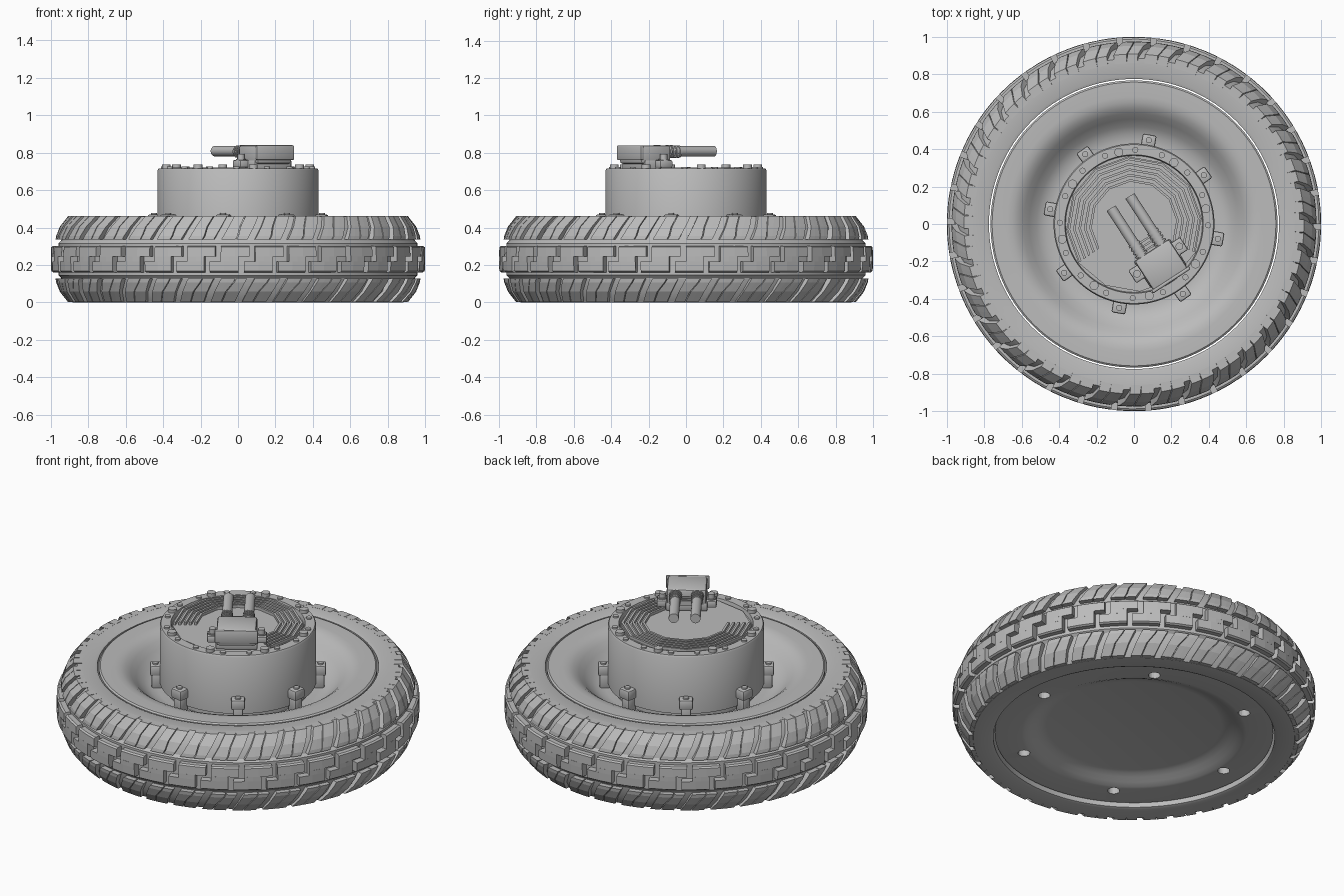
import bpy, bmesh
from math import sin, cos, pi, radians
from mathutils import Matrix, Vector

cube = bpy.data.objects.get("Cube")
if cube:
    bpy.data.objects.remove(cube, do_unlink=True)

grey = bpy.data.materials.new("plain_grey")
grey.use_nodes = True
grey.diffuse_color = (0.5, 0.5, 0.5, 1)
grey.node_tree.nodes["Principled BSDF"].inputs["Base Color"].default_value = (0.5, 0.5, 0.5, 1)


def finish(bm, name, smooth=True):
    """Turn a bmesh into a named, shaded object."""
    bmesh.ops.recalc_face_normals(bm, faces=bm.faces)
    mesh = bpy.data.meshes.new(name)
    bm.to_mesh(mesh)
    bm.free()
    obj = bpy.data.objects.new(name, mesh)
    bpy.context.collection.objects.link(obj)
    mesh.materials.append(grey)
    if smooth:
        bpy.ops.object.select_all(action='DESELECT')
        obj.select_set(True)
        bpy.context.view_layer.objects.active = obj
        bpy.ops.object.shade_smooth_by_angle(angle=radians(32))
    return obj


def lathe(name, profile, closed=False, steps=128):
    """Revolve an (r, z) profile around z."""
    bm = bmesh.new()
    vs = [bm.verts.new((r, 0, z)) for r, z in profile]
    es = [bm.edges.new(p) for p in zip(vs, vs[1:])]
    if closed:
        es.append(bm.edges.new((vs[-1], vs[0])))
    bmesh.ops.spin(bm, geom=vs + es, cent=(0, 0, 0), axis=(0, 0, 1),
                   angle=2 * pi, steps=steps, use_duplicate=False)
    bmesh.ops.remove_doubles(bm, verts=bm.verts, dist=0.0002)
    return finish(bm, name)


def arc_block(bm, levels, steps=2):
    """Loft a curved block through levels of (outer r, inner r, z, start, end)."""
    loops = []
    for ro, ri, z, a, b in levels:
        ang = [a + (b - a) * i / steps for i in range(steps + 1)]
        ring = [(ro, t) for t in ang] + [(ri, t) for t in reversed(ang)]
        loops.append([bm.verts.new((r * cos(t), r * sin(t), z)) for r, t in ring])
    n = len(loops[0])
    for lo, hi in zip(loops, loops[1:]):
        for i in range(n):
            j = (i + 1) % n
            bm.faces.new((lo[i], lo[j], hi[j], hi[i]))
    for loop in (loops[0], loops[-1]):
        for i in range(steps):
            bm.faces.new((loop[i], loop[i + 1], loop[n - 2 - i], loop[n - 1 - i]))


def box(bm, centre, size, frame=Matrix(), bevel=0.0):
    m = frame @ Matrix.Translation(centre) @ Matrix.Diagonal((*size, 1))
    vs = bmesh.ops.create_cube(bm, size=1, matrix=m)["verts"]
    if bevel:
        es = list({e for v in vs for e in v.link_edges})
        bmesh.ops.bevel(bm, geom=es, offset=bevel, segments=2, affect='EDGES', profile=0.5)


def rod(bm, centre, r, depth, frame=Matrix(), along_x=False, sides=20):
    m = frame @ Matrix.Translation(centre)
    if along_x:
        m = m @ Matrix.Rotation(pi / 2, 4, 'Y')
    bmesh.ops.create_cone(bm, cap_ends=True, segments=sides, radius1=r, radius2=r,
                          depth=depth, matrix=m)


# Tyre carcass
lathe("tyre_body", [(.775, .07), (.775, .006), (.79, 0), (.885, 0), (.93, .06), (.945, .13),
                    (.96, .145), (.96, .315), (.945, .33), (.93, .40), (.885, .46),
                    (.79, .46), (.775, .454), (.775, .39)], closed=True)

# Tread: three rows of blocks
COUNT = 34
PITCH = 2 * pi / COUNT
centre_row, top_row, bottom_row = bmesh.new(), bmesh.new(), bmesh.new()
shoulder = [(.975, .93, .335), (.972, .92, .355), (.952, .90, .405), (.908, .86, .461)]
lean = [0, .012, .04, .07]
for k in range(COUNT):
    a = k * PITCH
    b = a + PITCH - .03
    s = -.06
    # Stepped centre block: upper half, neck, lower half
    arc_block(centre_row, [(.988, .94, .302, a, b), (.998, .94, .295, a, b), (1, .94, .245, a, b)])
    arc_block(centre_row, [(1, .94, .245, a, b + s), (1, .94, .218, a, b + s)])
    arc_block(centre_row, [(1, .94, .218, a + s, b + s), (.998, .94, .168, a + s, b + s),
                           (.988, .94, .161, a + s, b + s)])
    # Slanted shoulder blocks, each split by a thin stepped sipe
    mid = a + .07
    kink = [.008, .008, -.008, -.008]
    for first in (True, False):
        up, down = [], []
        for (ro, ri, z), l, q in zip(shoulder, lean, kink):
            t0, t1 = (a, mid + q) if first else (mid + q + .005, b - .012)
            up.append((ro, ri, z, t0 + l, t1 + l))
            down.append((ro, ri, .462 - z, t0 - l, t1 - l))
        arc_block(top_row, up)
        arc_block(bottom_row, down)
finish(centre_row, "centre_tread", False)
finish(top_row, "upper_shoulder_tread", False)
finish(bottom_row, "lower_shoulder_tread", False)

# Wheel disc, dished on both sides, with bolt holes underneath
disc = lathe("wheel_disc", [(0, .33), (.44, .33), (.48, .337), (.52, .358), (.56, .395), (.59, .425),
                            (.62, .446), (.65, .457), (.68, .46), (.758, .46), (.767, .453),
                            (.767, .03), (.62, .03), (.60, .034), (.57, .047), (.54, .062),
                            (.51, .074), (.48, .08), (0, .08)])
bm = bmesh.new()
for k in range(6):
    t = k * pi / 3
    rod(bm, (.645 * cos(t), .645 * sin(t), .03), .033, .12)
cutter = finish(bm, "hole_cutter", False)
cutter.hide_render = True
mod = disc.modifiers.new("holes", 'BOOLEAN')
mod.operation = 'DIFFERENCE'
mod.object = cutter
bpy.ops.object.select_all(action='DESELECT')
disc.select_set(True)
bpy.context.view_layer.objects.active = disc
bpy.ops.object.modifier_apply(modifier=mod.name)
bpy.data.objects.remove(cutter, do_unlink=True)

# Motor drum
lathe("motor_housing", [(0, .32), (.40, .32), (.40, .36), (.43, .365), (.43, .706), (.424, .716),
                        (.37, .716), (.365, .69), (0, .69)])

# Twelve-sided lid with cooling ribs
bm = bmesh.new()
rod(bm, (0, 0, .695), .362, .02, Matrix.Rotation(radians(5), 4, 'Z'), sides=12)
finish(bm, "motor_lid", False)
bm = bmesh.new()
start = radians(-25)
for k in range(5):
    r = .24 + k * .029
    arc_block(bm, [(r, r - .013, z, start, start + 4 * pi / 3) for z in (.70, .722)], steps=8)
finish(bm, "cooling_ribs", False)

# Bolts around the motor lid, and mounting tabs around its foot
bolts, tabs = bmesh.new(), bmesh.new()
for k in range(8):
    frame = Matrix.Rotation(radians(12 + 45 * k), 4, 'Z')
    rod(bolts, (.392, 0, .722), .024, .028, frame)
    for d in (-13, 11):
        rod(bolts, (.396, 0, .718), .016, .014, frame @ Matrix.Rotation(radians(d), 4, 'Z'))
    frame = Matrix.Rotation(radians(-10 + 45 * k), 4, 'Z')
    box(tabs, (.45, 0, .44), (.07, .075, .06), frame, .01)
    box(tabs, (.445, 0, .375), (.06, .055, .09), frame, .008)
    rod(tabs, (.455, 0, .472), .016, .014, frame)
finish(bolts, "lid_bolts")
finish(tabs, "mounting_tabs")

# Cable connector, pointing outward along its own x axis
frame = Matrix.Translation((.14, -.21, 0)) @ Matrix.Rotation(radians(-57), 4, 'Z')
bm = bmesh.new()
box(bm, (.0, 0, .735), (.17, .23, .05), frame, .008)
box(bm, (.01, 0, .79), (.19, .22, .10), frame, .015)
box(bm, (.105, 0, .80), (.02, .24, .08), frame, .008)
for side in (-1, 1):
    box(bm, (-.02, side * .13, .74), (.08, .07, .04), frame, .008)
finish(bm, "connector_body")
bm = bmesh.new()
for side in (-1, 1):
    rod(bm, (-.02, side * .135, .775), .02, .035, frame)
    rod(bm, (-.02, side * .135, .76), .027, .012, frame)
finish(bm, "connector_bolts")

# Twin cables with ringed strain reliefs
cables, rings = bmesh.new(), bmesh.new()
for side in (-1, 1):
    rod(cables, (-.235, side * .06, .808), .028, .31, frame, True, 24)
    for k in range(4):
        rod(rings, (-.095 - k * .022, side * .06, .806), .036 - k * .001, .012, frame, True, 24)
for k in range(3):
    box(rings, (-.10 - k * .025, 0, .79), (.01, .17, .03), frame)
finish(cables, "cables")
finish(rings, "strain_reliefs")
